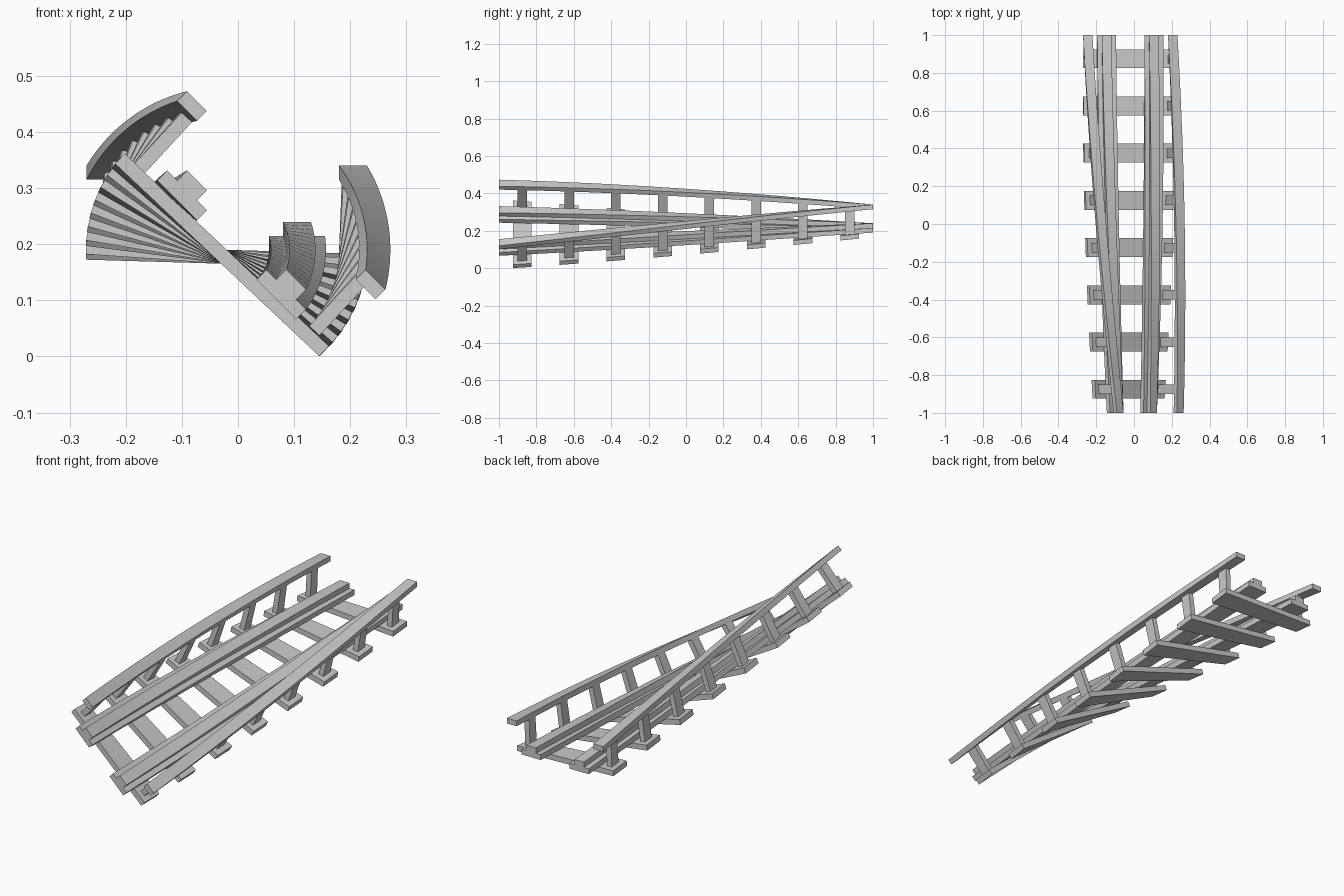
import bpy, bmesh, math

if "Cube" in bpy.data.objects:
    bpy.data.objects.remove(bpy.data.objects["Cube"])

CX, CZ = -0.02, 0.19          # twist axis position
SEGMENTS = 16


def twist(x, y, z):
    # level at the back, banked 45 degrees at the front
    a = math.radians(22.5) * (1 - y)
    return (CX + x * math.cos(a) + z * math.sin(a), y,
            CZ - x * math.sin(a) + z * math.cos(a))


def sweep(name, profile, y0, y1, steps):
    """Extrude an x-z profile (counter-clockwise) along y, following the twist."""
    bm = bmesh.new()
    rings = []
    for i in range(steps + 1):
        y = y0 + (y1 - y0) * i / steps
        rings.append([bm.verts.new(twist(x, y, z)) for x, z in profile])
    n = len(profile)
    for a, b in zip(rings, rings[1:]):
        for j in range(n):
            k = (j + 1) % n
            bm.faces.new((a[j], a[k], b[k], b[j]))
    bm.faces.new(rings[0])
    bm.faces.new(rings[-1][::-1])
    bmesh.ops.recalc_face_normals(bm, faces=bm.faces)
    mesh = bpy.data.meshes.new(name)
    bm.to_mesh(mesh)
    bm.free()
    obj = bpy.data.objects.new(name, mesh)
    bpy.context.collection.objects.link(obj)
    if steps > 1:
        bpy.ops.object.select_all(action='DESELECT')
        obj.select_set(True)
        bpy.context.view_layer.objects.active = obj
        bpy.ops.object.shade_smooth_by_angle(angle=math.radians(30))
    return obj


def rect(x0, x1, z0, z1):
    return [(x0, z0), (x1, z0), (x1, z1), (x0, z1)]


def mirrored(profile, s):
    return [(x * s, z) for x, z in profile]


# stepped running rail: wide base, narrow head
rail = [(0.075, 0), (0.175, 0), (0.175, 0.025), (0.15, 0.025),
        (0.15, 0.05), (0.10, 0.05), (0.10, 0.025), (0.075, 0.025)]

for side, s in (("left", -1), ("right", 1)):
    sweep(side + "_rail", mirrored(rail, s), -1, 1, SEGMENTS)
    sweep(side + "_handrail", mirrored(rect(0.20, 0.25, 0.125, 0.15), s), -1, 1, SEGMENTS)

# sleepers with a handrail post at each end
for i in range(8):
    y = -0.875 + 0.25 * i
    sweep(f"sleeper_{i + 1}", rect(-0.25, 0.25, -0.025, 0), y - 0.05, y + 0.05, 1)
    for side, s in (("left", -1), ("right", 1)):
        sweep(f"{side}_post_{i + 1}", mirrored(rect(0.20, 0.225, 0, 0.125), s),
              y - 0.025, y + 0.025, 1)
